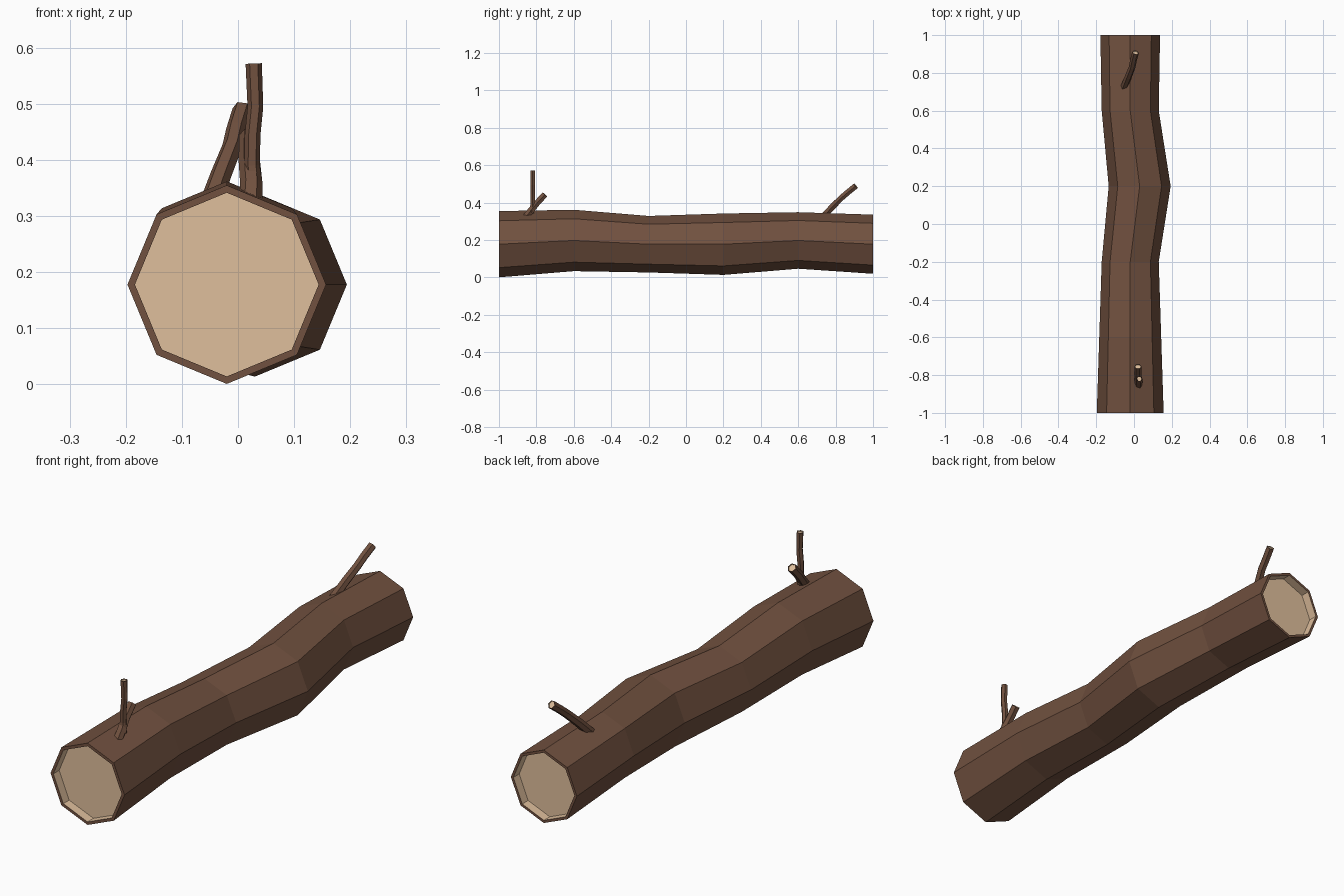
import bpy, math
from mathutils import Vector

if "Cube" in bpy.data.objects:
    bpy.data.objects.remove(bpy.data.objects["Cube"])


def material(name, rgb):
    m = bpy.data.materials.new(name)
    m.diffuse_color = (*rgb, 1)
    m.use_nodes = True
    m.node_tree.nodes["Principled BSDF"].inputs["Base Color"].default_value = m.diffuse_color
    return m


bark = material("bark", (0.165, 0.082, 0.05))
wood = material("cut_wood", (0.74, 0.52, 0.335))


def limb(name, path, sides, inset, depth, fixed_axis=None):
    """Tube through (x, y, z, radius) points with recessed cut-wood ends."""
    pts = [Vector(p[:3]) for p in path]
    radii = [p[3] for p in path]
    n = len(pts)
    dirs = [fixed_axis or (pts[min(i + 1, n - 1)] - pts[max(i - 1, 0)]).normalized()
            for i in range(n)]
    # ring list: recessed floor, inner rim, tube, inner rim, recessed floor
    rings = [(pts[0] + dirs[0] * depth, dirs[0], radii[0] * inset),
             (pts[0], dirs[0], radii[0] * inset)]
    rings += list(zip(pts, dirs, radii))
    rings += [(pts[-1], dirs[-1], radii[-1] * inset),
              (pts[-1] - dirs[-1] * depth, dirs[-1], radii[-1] * inset)]
    verts, faces, mats = [], [], []
    for c, d, r in rings:
        u = Vector((1, 0, 0))
        u = (u - d * u.dot(d)).normalized()
        v = d.cross(u)
        for k in range(sides):
            a = 2 * math.pi * k / sides
            verts.append(c + (u * math.cos(a) + v * math.sin(a)) * r)
    last = len(rings) - 1
    for i in range(last):
        for k in range(sides):
            j = (k + 1) % sides
            faces.append((i * sides + k, i * sides + j,
                          (i + 1) * sides + j, (i + 1) * sides + k))
            mats.append(1 if i in (0, last - 1) else 0)
    faces.append(tuple(reversed(range(sides))))
    faces.append(tuple(last * sides + k for k in range(sides)))
    mats += [1, 1]
    mesh = bpy.data.meshes.new(name)
    mesh.from_pydata(verts, [], faces)
    mesh.materials.append(bark)
    mesh.materials.append(wood)
    mesh.polygons.foreach_set("material_index", mats)
    mesh.update()
    ob = bpy.data.objects.new(name, mesh)
    bpy.context.collection.objects.link(ob)
    return ob


# Crooked octagonal trunk
limb("log", [(-0.02, -1.0, 0.178, 0.177),
             (-0.02, -0.6, 0.198, 0.164),
             (-0.02, -0.2, 0.178, 0.151),
             (0.03, 0.2, 0.178, 0.164),
             (-0.02, 0.6, 0.198, 0.151),
             (-0.02, 1.0, 0.178, 0.158)], 8, 0.925, 0.04, Vector((0, 1, 0)))

# Front stub leaning back, with an upright twig growing from it
limb("front_branch", [(0.022, -0.862, 0.315, 0.021),
                      (0.024, -0.832, 0.355, 0.020),
                      (0.020, -0.795, 0.400, 0.019),
                      (0.021, -0.754, 0.444, 0.019)], 6, 0.85, 0.004)
limb("upright_twig", [(0.030, -0.825, 0.345, 0.014),
                      (0.025, -0.820, 0.390, 0.014),
                      (0.026, -0.820, 0.445, 0.014),
                      (0.031, -0.820, 0.495, 0.014),
                      (0.028, -0.820, 0.572, 0.0145)], 6, 0.85, 0.004)

# Rear branch leaning back and to the right
limb("rear_branch", [(-0.052, 0.725, 0.315, 0.020),
                     (-0.030, 0.780, 0.375, 0.019),
                     (-0.010, 0.830, 0.425, 0.018),
                     (-0.003, 0.865, 0.455, 0.018),
                     (0.008, 0.908, 0.490, 0.018)], 6, 0.85, 0.004)
